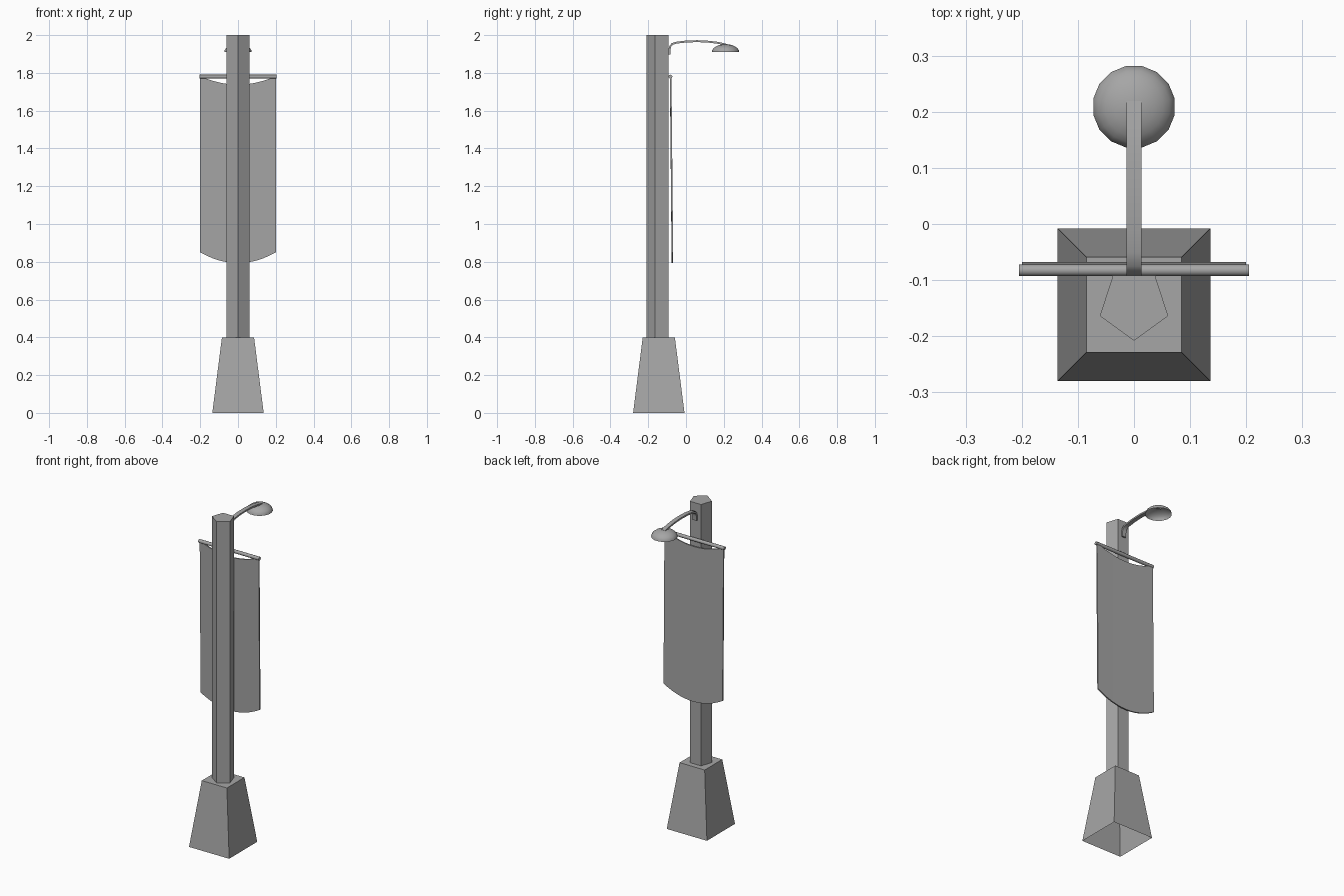
import bpy, bmesh
from math import pi, sin, cos
from mathutils import Matrix, Vector

cube = bpy.data.objects.get("Cube")
if cube:
    bpy.data.objects.remove(cube, do_unlink=True)

grey = bpy.data.materials.new("plain_grey")
grey.use_nodes = True
grey.diffuse_color = (0.38, 0.38, 0.38, 1)
grey.node_tree.nodes["Principled BSDF"].inputs["Base Color"].default_value = (0.38, 0.38, 0.38, 1)

POLE_Y = -0.144


def finish(name, bm, smooth=False):
    bmesh.ops.recalc_face_normals(bm, faces=bm.faces)
    mesh = bpy.data.meshes.new(name)
    bm.to_mesh(mesh)
    bm.free()
    obj = bpy.data.objects.new(name, mesh)
    bpy.context.collection.objects.link(obj)
    mesh.materials.append(grey)
    if smooth:
        bpy.ops.object.select_all(action="DESELECT")
        obj.select_set(True)
        bpy.context.view_layer.objects.active = obj
        bpy.ops.object.shade_smooth_by_angle(angle=pi / 4)
    return obj


def skin(bm, rings, closed=True, caps=True):
    """Bridge successive rings of points with quads."""
    loops = [[bm.verts.new(p) for p in ring] for ring in rings]
    for a, b in zip(loops, loops[1:]):
        n = len(a)
        for i in range(n if closed else n - 1):
            j = (i + 1) % n
            bm.faces.new((a[i], a[j], b[j], b[i]))
    if caps:
        bm.faces.new(loops[0])
        bm.faces.new(loops[-1])


def square(half, z):
    return [(sx * half, POLE_Y + sy * half, z)
            for sx, sy in ((-1, -1), (1, -1), (1, 1), (-1, 1))]


# Tapered base, open underneath
bm = bmesh.new()
skin(bm, [square(0.136, 0), square(0.085, 0.4)], caps=False)
bm.verts.ensure_lookup_table()
bm.faces.new(bm.verts[4:8])
finish("base", bm)

# Five-sided pole with one edge to the front
bm = bmesh.new()
angles = [-pi / 2 + i * 2 * pi / 5 for i in range(5)]
skin(bm, [[(0.064 * cos(a), POLE_Y + 0.064 * sin(a), z) for a in angles]
          for z in (0.4, 2.0)])
finish("pole", bm)

# Horizontal banner rod
bm = bmesh.new()
bmesh.ops.create_cone(bm, cap_ends=True, segments=12, radius1=0.0105,
                      radius2=0.0105, depth=0.41,
                      matrix=Matrix.Translation((0, -0.0825, 1.78))
                      @ Matrix.Rotation(pi / 2, 4, "Y"))
finish("banner_rod", bm, smooth=True)

# Hanging banner with sagging top and bottom edges
bm = bmesh.new()
columns = []
for i in range(13):
    t = i / 6 - 1
    top, low = 1.738 + 0.045 * t * t, 0.793 + 0.057 * t * t
    columns.append([(0.2 * t, -0.085, top), (0.2 * t, -0.077, top),
                    (0.2 * t, -0.068, low), (0.2 * t, -0.076, low)])
skin(bm, columns)
finish("banner", bm, smooth=True)

# Flat curved lamp arm swept along its path in the YZ plane
path = [Vector((0, y, z)) for y, z in (
    (-0.088, 1.897), (-0.087, 1.925), (-0.083, 1.942), (-0.073, 1.953),
    (-0.05, 1.96), (0.0, 1.966), (0.06, 1.968), (0.12, 1.965),
    (0.17, 1.959), (0.218, 1.948))]
rings = []
for i, p in enumerate(path):
    along = (path[min(i + 1, len(path) - 1)] - path[max(i - 1, 0)]).normalized()
    side = Vector((0.013, 0, 0))
    up = Vector((0, -along.z, along.y)) * 0.005
    rings.append([p - side - up, p + side - up, p + side + up, p - side + up])
bm = bmesh.new()
skin(bm, rings)
finish("lamp_arm", bm, smooth=True)

# Shallow domed lamp shade, open underneath
bm = bmesh.new()
bmesh.ops.create_uvsphere(bm, u_segments=16, v_segments=12, radius=1)
bmesh.ops.delete(bm, geom=[v for v in bm.verts if v.co.z < -0.01], context="VERTS")
bmesh.ops.transform(bm, verts=bm.verts,
                    matrix=Matrix.Translation((0, 0.209, 1.91))
                    @ Matrix.Rotation(pi / 16, 4, "Z")
                    @ Matrix.Diagonal((0.074, 0.074, 0.042, 1)))
finish("lamp_shade", bm, smooth=True)
